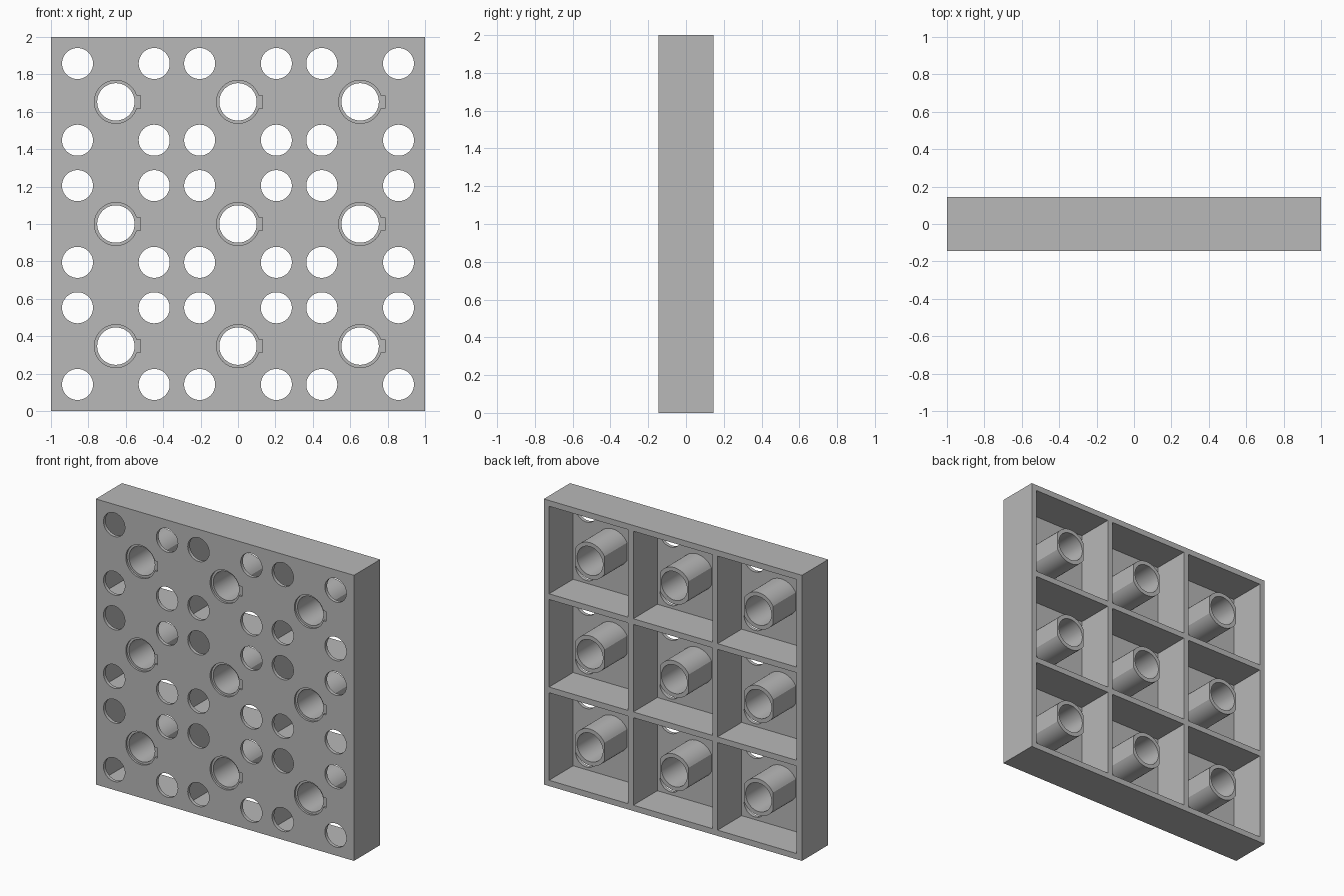
import bpy, bmesh, math

if "Cube" in bpy.data.objects:
    bpy.data.objects.remove(bpy.data.objects["Cube"])

PITCH = 0.653           # spacing of the nine cells
FRONT, BACK = -0.145, 0.145
SKIN = -0.121           # inner side of the front plate
TUBE_END = 0.13
BORE, HOLE = 0.10, 0.083
CELLS = [(i * PITCH, 1 + k * PITCH) for i in (-1, 0, 1) for k in (-1, 0, 1)]

grey = bpy.data.materials.new("plain_grey")
grey.use_nodes = True
grey.diffuse_color = (0.48, 0.48, 0.48, 1)
grey.node_tree.nodes["Principled BSDF"].inputs["Base Color"].default_value = (0.48, 0.48, 0.48, 1)


def arc(r, start=0.0, end=2 * math.pi, n=48):
    """Points on an arc; the end point is left out for a full circle."""
    full = abs(end - start - 2 * math.pi) < 1e-6
    steps = n if full else n - 1
    return [(r * math.cos(start + (end - start) * i / steps),
             r * math.sin(start + (end - start) * i / steps)) for i in range(n)]


def rect(half):
    return [(-half, -half), (half, -half), (half, half), (-half, half)]


def prisms(name, items):
    """One object made of profiles (in x, z) extruded along y."""
    bm = bmesh.new()
    for profile, (cx, cz), y0, y1 in items:
        ends = [[bm.verts.new((cx + x, y, cz + z)) for x, z in profile] for y in (y0, y1)]
        bm.faces.new(ends[0])
        bm.faces.new(ends[1][::-1])
        n = len(profile)
        for i in range(n):
            j = (i + 1) % n
            bm.faces.new((ends[0][j], ends[0][i], ends[1][i], ends[1][j]))
    bmesh.ops.recalc_face_normals(bm, faces=bm.faces)
    mesh = bpy.data.meshes.new(name)
    bm.to_mesh(mesh)
    bm.free()
    mesh.materials.append(grey)
    obj = bpy.data.objects.new(name, mesh)
    bpy.context.collection.objects.link(obj)
    return obj


def activate(obj):
    bpy.ops.object.select_all(action='DESELECT')
    obj.select_set(True)
    bpy.context.view_layer.objects.active = obj


def cut(obj, items):
    cutter = prisms("cutter", items)
    cutter.hide_render = True
    mod = obj.modifiers.new("cut", 'BOOLEAN')
    mod.operation = 'DIFFERENCE'
    mod.solver = 'EXACT'
    mod.object = cutter
    activate(obj)
    bpy.ops.object.modifier_apply(modifier=mod.name)
    bpy.data.objects.remove(cutter)


# Panel: front plate with outer frame and ribs left between square pockets
panel = prisms("panel", [(rect(1), (0, 1), FRONT, BACK)])
cut(panel, [(rect(PITCH / 2 - 0.02), c, SKIN, BACK + 0.1) for c in CELLS])

# Four round holes around each bore, and the bores themselves
OFF = 0.205
bores = [(arc(BORE), c, FRONT - 0.1, BACK + 0.1) for c in CELLS]
holes = [(arc(HOLE), (x + sx * OFF, z + sz * OFF), FRONT - 0.1, SKIN + 0.05)
         for x, z in CELLS for sx in (-1, 1) for sz in (-1, 1)]
cut(panel, bores + holes)

# Shallow round recess with a square key notch on the front of each bore
R, KEY = 0.115, 0.035
a = math.asin(KEY / R)
keyhole = arc(R, a, 2 * math.pi - a) + [(0.132, -KEY), (0.132, KEY)]
cut(panel, [(keyhole, c, FRONT - 0.1, FRONT + 0.014) for c in CELLS])

# Tubes behind the plate: round outside with a flat on each side
R, FLAT = 0.128, 0.112
b = math.acos(FLAT / R)
flatted = arc(R, b, math.pi - b, 20) + arc(R, math.pi + b, 2 * math.pi - b, 20)
tubes = prisms("tubes", [(flatted, c, SKIN, TUBE_END) for c in CELLS])
cut(tubes, bores)

for obj in (panel, tubes):
    activate(obj)
    bpy.ops.object.shade_smooth_by_angle(angle=math.radians(25))
